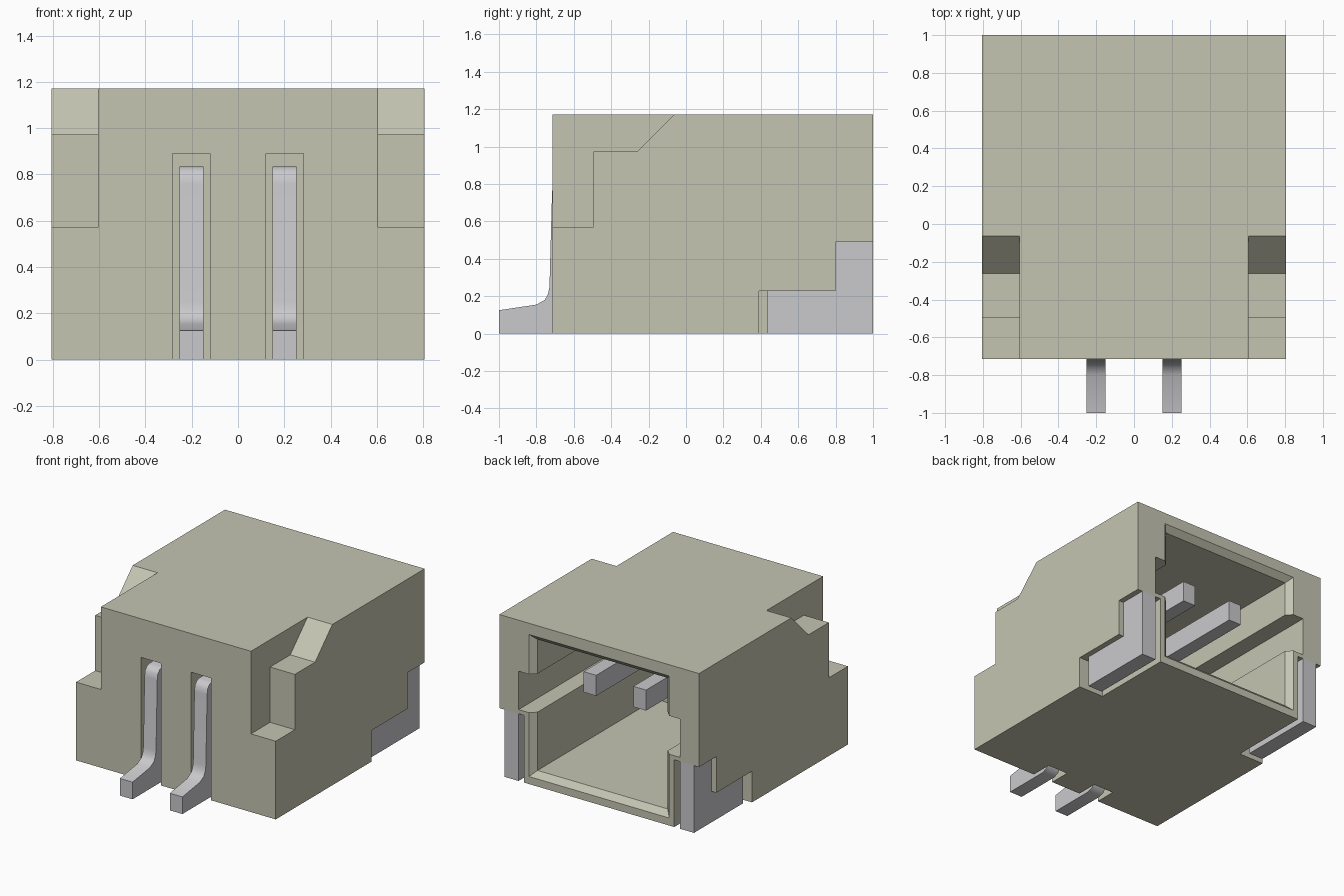
import bpy, bmesh, math

cube = bpy.data.objects.get("Cube")
if cube:
    bpy.data.objects.remove(cube, do_unlink=True)


def material(name, rgb):
    m = bpy.data.materials.new(name)
    m.use_nodes = True
    m.diffuse_color = (*rgb, 1)
    bsdf = next(n for n in m.node_tree.nodes if n.type == 'BSDF_PRINCIPLED')
    bsdf.inputs["Base Color"].default_value = (*rgb, 1)
    bsdf.inputs["Roughness"].default_value = 0.6
    return m


BEIGE = material("beige plastic", (0.56, 0.56, 0.45))
METAL = material("grey metal", (0.59, 0.59, 0.61))


def prism(name, profile, x0, x1, mat):
    """Extrude a (y, z) outline from x0 to x1."""
    bm = bmesh.new()
    face = bm.faces.new([bm.verts.new((x0, y, z)) for y, z in profile])
    ext = bmesh.ops.extrude_face_region(bm, geom=[face])
    for v in ext["geom"]:
        if isinstance(v, bmesh.types.BMVert):
            v.co.x = x1
    bmesh.ops.recalc_face_normals(bm, faces=bm.faces)
    mesh = bpy.data.meshes.new(name)
    bm.to_mesh(mesh)
    bm.free()
    obj = bpy.data.objects.new(name, mesh)
    bpy.context.collection.objects.link(obj)
    mesh.materials.append(mat)
    return obj


def rect(y0, y1, z0, z1):
    return [(y0, z0), (y1, z0), (y1, z1), (y0, z1)]


def cut(target, cutter):
    """Subtract the cutter from the target, then discard it."""
    cutter.hide_render = True
    mod = target.modifiers.new("cut", 'BOOLEAN')
    mod.operation, mod.solver, mod.object = 'DIFFERENCE', 'EXACT', cutter
    bpy.ops.object.select_all(action='DESELECT')
    bpy.context.view_layer.objects.active = target
    target.select_set(True)
    bpy.ops.object.modifier_apply(modifier=mod.name)
    bpy.data.objects.remove(cutter, do_unlink=True)


WIDE, HIGH, FRONT = 0.805, 1.172, -0.715
CAVITY_END = -0.40

# Housing block
housing = prism("housing", rect(FRONT, 1, 0, HIGH), -WIDE, WIDE, BEIGE)

# Mating cavity, with a long key groove in both side walls
cut(housing, prism("cavity_cutter", rect(CAVITY_END, 1.1, 0.095, 1.05),
                   -0.525, 0.525, BEIGE))
cut(housing, prism("groove_cutter", rect(CAVITY_END, 1.1, 0.52, 0.80),
                   -0.65, 0.65, BEIGE))

# Chamfered lead-in around the opening
flare = prism("flare_cutter", rect(0.96, 1.04, 0.095, 1.05), -0.525, 0.525, BEIGE)
for v in flare.data.vertices:
    if v.co.y > 1:
        v.co.x += math.copysign(0.08, v.co.x)
        v.co.z += 0.08 if v.co.z > 0.5 else -0.08
cut(housing, flare)

# Stepped front corners, tab recesses and pin slots on both sides
corner = [(-0.9, 0.57), (-0.495, 0.57), (-0.495, 0.973), (-0.262, 0.973),
          (-0.063, HIGH), (-0.063, 1.4), (-0.9, 1.4)]
recess = [(0.39, -0.1), (1.1, -0.1), (1.1, 0.49), (0.80, 0.49),
          (0.80, 0.227), (0.39, 0.227)]
for s in (-1, 1):
    cut(housing, prism("corner_cutter", corner, s * 0.605, s * 0.9, BEIGE))
    cut(housing, prism("recess_cutter", recess, s * 0.605, s * 0.9, BEIGE))
    cut(housing, prism("slot_cutter", rect(-0.9, -0.56, -0.1, 0.89),
                       s * 0.12, s * 0.282, BEIGE))

# Solder tabs and bent contact pins
tab = [(0.435, 0), (1, 0), (1, 0.49), (0.80, 0.49), (0.80, 0.227), (0.435, 0.227)]
pin = [(-1, 0), (-0.66, 0), (-0.62, 0.015), (-0.595, 0.05), (-0.585, 0.10),
       (-0.575, 0.685), (0.82, 0.685), (0.82, 0.835),
       (-0.66, 0.835), (-0.69, 0.825), (-0.71, 0.80), (-0.716, 0.76),
       (-0.73, 0.25), (-0.738, 0.21), (-0.755, 0.18), (-0.80, 0.155), (-1, 0.125)]
for s, side in ((-1, "right"), (1, "left")):
    prism(f"solder_tab_{side}", tab, s * 0.65, s * 0.765, METAL)
    p = prism(f"contact_pin_{side}", pin, s * 0.15, s * 0.252, METAL)
    bpy.ops.object.select_all(action='DESELECT')
    bpy.context.view_layer.objects.active = p
    p.select_set(True)
    bpy.ops.object.shade_smooth_by_angle(angle=math.radians(40))
